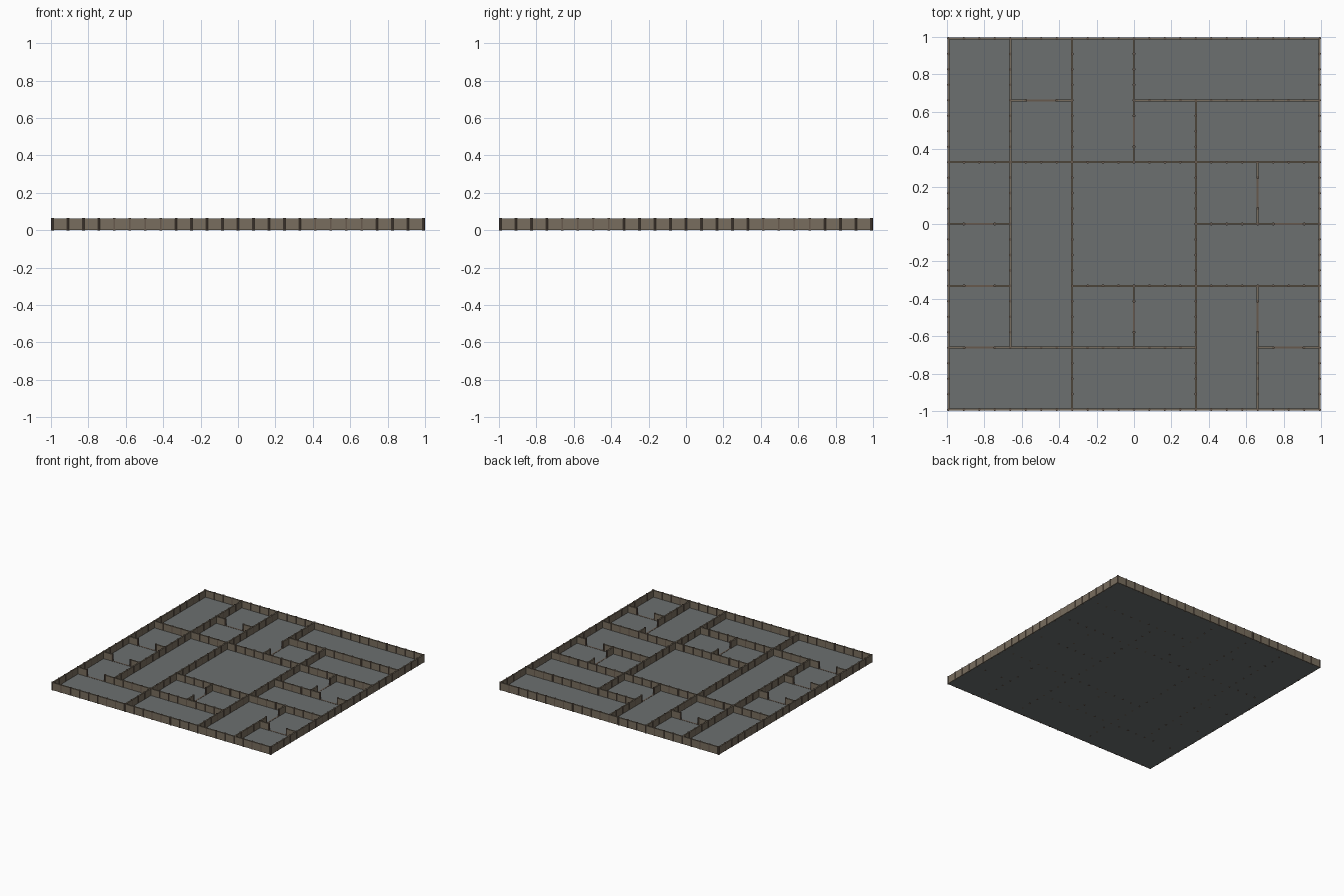
import bpy, bmesh, math
from mathutils import Matrix

if "Cube" in bpy.data.objects:
    bpy.data.objects.remove(bpy.data.objects["Cube"])

PANEL = 1.984 / 24          # one wall panel; a room module is four panels
WALL_T, WALL_TOP, POST_R, POST_TOP = 0.011, 0.063, 0.008, 0.066


def material(name, rgb):
    m = bpy.data.materials.new(name)
    m.diffuse_color = (*rgb, 1)
    m.use_nodes = True
    m.node_tree.nodes["Principled BSDF"].inputs["Base Color"].default_value = m.diffuse_color
    return m


stone = material("grey floor stone", (0.15, 0.162, 0.16))
brick = material("brown wall", (0.19, 0.155, 0.112))
timber = material("dark brown post", (0.135, 0.1, 0.075))


def make(name, bm, mat):
    me = bpy.data.meshes.new(name)
    bm.to_mesh(me)
    bm.free()
    me.materials.append(mat)
    ob = bpy.data.objects.new(name, me)
    bpy.context.collection.objects.link(ob)


def box(bm, x0, x1, y0, y1, z0, z1):
    mat = Matrix.Translation(((x0 + x1) / 2, (y0 + y1) / 2, (z0 + z1) / 2))
    mat = mat @ Matrix.Diagonal((x1 - x0, y1 - y0, z1 - z0, 1))
    bmesh.ops.create_cube(bm, size=1, matrix=mat)


# wall runs in room modules: (line, start, end)
vertical = [(0, 0, 6), (6, 0, 6), (1, 1, 6), (2, 0, 6), (3, 4, 6), (3, 1, 2),
            (4, 0, 5), (5, 3, 4), (5, 0, 2)]
horizontal = [(0, 0, 6), (6, 0, 6), (5, 1, 2), (5, 3, 6), (4, 0, 6), (3, 0, 1),
              (3, 4, 6), (2, 0, 1), (2, 2, 6), (1, 0, 4), (1, 5, 6)]
# modules whose two middle panels are an open doorway
doors = {("v", 3, 4), ("v", 5, 3), ("v", 3, 1), ("v", 5, 1), ("h", 3, 0),
         ("h", 1, 5), ("h", 5, 1), ("h", 2, 0), ("h", 3, 5), ("h", 1, 0)}

# floor slab
bm = bmesh.new()
box(bm, -0.992, 0.992, -0.992, 0.992, 0.001, 0.008)
make("floor", bm, stone)

# wall panels, thresholds under doorways, and post positions
walls, sills, posts = bmesh.new(), bmesh.new(), set()
for kind, runs in (("v", vertical), ("h", horizontal)):
    for line, start, end in runs:
        c = line * 4 * PANEL - 0.992

        def piece(bm, a, b, half, top):
            a, b = a * PANEL - 0.992, b * PANEL - 0.992
            if kind == "v":
                box(bm, c - half, c + half, a, b, 0.0015, top)
            else:
                box(bm, a, b, c - half, c + half, 0.0015, top)

        for module in range(start, end):
            k = module * 4
            if (kind, line, module) in doors:
                piece(walls, k, k + 1, WALL_T / 2, WALL_TOP)
                piece(walls, k + 3, k + 4, WALL_T / 2, WALL_TOP)
                piece(sills, k + 1, k + 3, WALL_T / 2, 0.0095)
                marks = (0, 1, 3, 4)
            else:
                piece(walls, k, k + 4, WALL_T / 2, WALL_TOP)
                marks = range(5)
            for m in marks:
                posts.add((line * 4, k + m) if kind == "v" else (k + m, line * 4))
make("walls", walls, brick)
make("door_sills", sills, timber)

# octagonal posts at every panel joint
bm = bmesh.new()
for i, j in sorted(posts):
    at = Matrix.Translation((i * PANEL - 0.992, j * PANEL - 0.992, POST_TOP / 2))
    bmesh.ops.create_cone(bm, cap_ends=True, segments=8, radius1=POST_R,
                          radius2=POST_R, depth=POST_TOP,
                          matrix=at @ Matrix.Rotation(math.pi / 8, 4, "Z"))
make("wall_posts", bm, timber)
